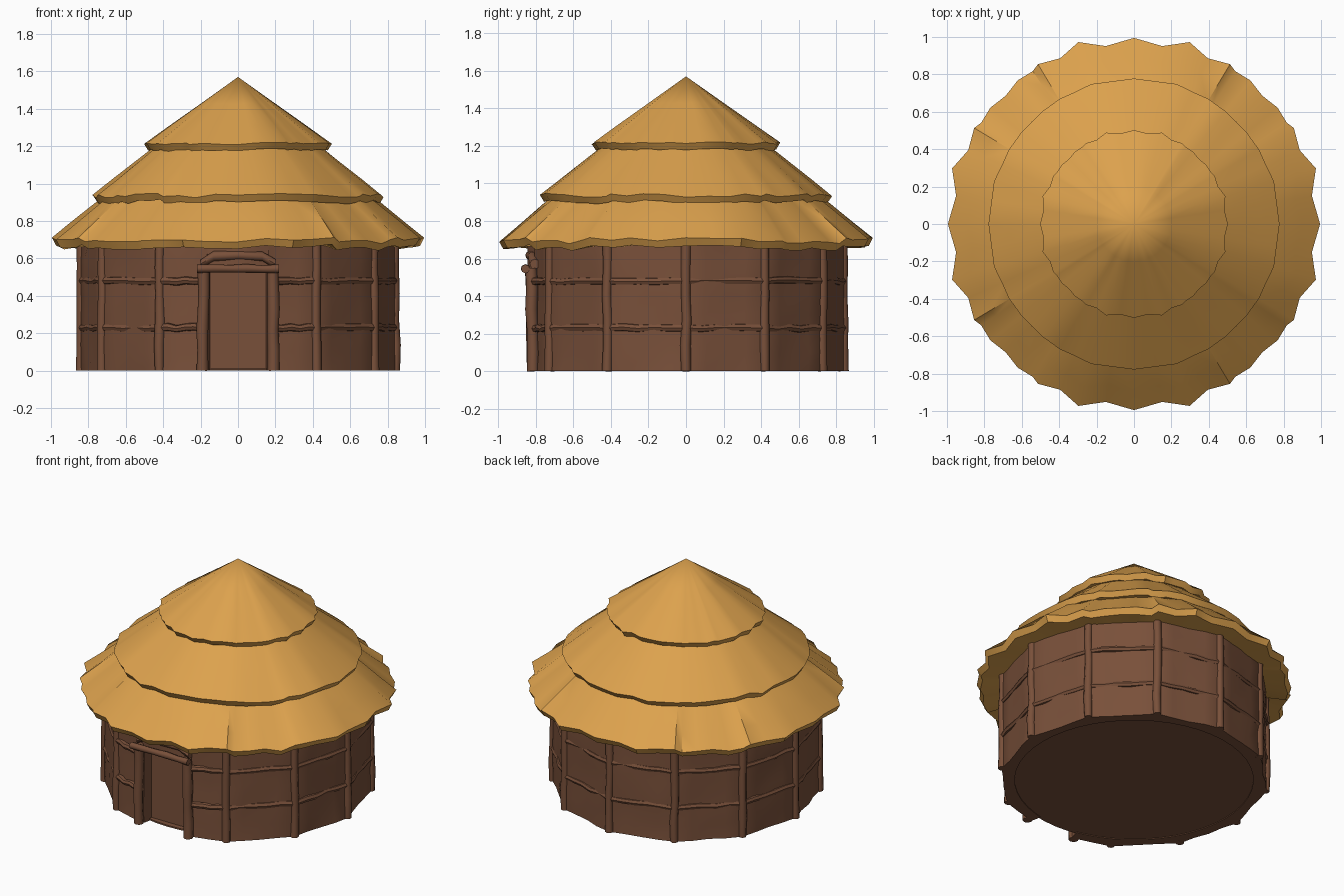
import bpy, bmesh, math, random
from math import sin, cos, radians, pi
from mathutils import Vector

if "Cube" in bpy.data.objects:
    bpy.data.objects.remove(bpy.data.objects["Cube"])

random.seed(4)

def material(name, rgb):
    m = bpy.data.materials.new(name)
    m.diffuse_color = (*rgb, 1)
    m.use_nodes = True
    m.node_tree.nodes["Principled BSDF"].inputs["Base Color"].default_value = m.diffuse_color
    return m

THATCH = material("straw_thatch", (0.72, 0.36, 0.075))
MUD = material("brown_mud_and_wood", (0.19, 0.08, 0.042))

def finish(name, bm, mat, angle=35):
    bmesh.ops.remove_doubles(bm, verts=bm.verts, dist=1e-5)
    bmesh.ops.recalc_face_normals(bm, faces=bm.faces)
    me = bpy.data.meshes.new(name)
    bm.to_mesh(me)
    bm.free()
    ob = bpy.data.objects.new(name, me)
    bpy.context.collection.objects.link(ob)
    me.materials.append(mat)
    bpy.ops.object.select_all(action='DESELECT')
    ob.select_set(True)
    bpy.context.view_layer.objects.active = ob
    bpy.ops.object.shade_smooth_by_angle(angle=radians(angle))
    return ob

def polar(r, deg, z):
    return Vector((r * cos(radians(deg)), r * sin(radians(deg)), z))

def tube(name, pts, radius, sides=8, wobble=0.004):
    """Slightly crooked round pole through the given points."""
    bm = bmesh.new()
    pts = [Vector(p) for p in pts]
    axis = (pts[-1] - pts[0]).normalized()
    ref = Vector((0, 0, 1)) if abs(axis.z) < 0.7 else Vector((1, 0, 0))
    a = axis.cross(ref).normalized()
    b = axis.cross(a)
    rings = []
    for i, p in enumerate(pts):
        off = Vector((0, 0, 0))
        if 0 < i < len(pts) - 1:
            off = a * random.uniform(-wobble, wobble) + b * random.uniform(-wobble, wobble)
        r = radius * random.uniform(0.9, 1.08)
        rings.append([bm.verts.new(p + off + (a * cos(2 * pi * k / sides) + b * sin(2 * pi * k / sides)) * r)
                      for k in range(sides)])
    for u, v in zip(rings, rings[1:]):
        for k in range(sides):
            bm.faces.new((u[k], u[(k + 1) % sides], v[(k + 1) % sides], v[k]))
    bm.faces.new(rings[0])
    bm.faces.new(rings[-1])
    return finish(name, bm, MUD, 50)

def between(p, q, n):
    return [p.lerp(q, i / n) for i in range(n + 1)]

# ---- walls: twelve-sided ring of slightly lumpy mud panels, open at the door
DOOR_HALF, DOOR_TOP, WALL_TOP, R_IN = 11.5, 0.53, 0.70, 0.75

def wall_radius(deg):
    t = (deg % 30) - 15
    return 0.84 * cos(radians(15)) / cos(radians(t)) + 0.005

def wall_section(name, angles, heights):
    bm = bmesh.new()
    grid = []
    for d in angles:
        col = []
        for z in heights:
            bump = random.uniform(-0.008, 0.008) if d % 30 else 0
            col.append(bm.verts.new(polar(wall_radius(d) + bump, d, z)))
        grid.append(col)
    inner = [[bm.verts.new(polar(R_IN, d, z)) for z in (heights[0], heights[-1])] for d in angles]
    for i in range(len(angles) - 1):
        a, b, p, q = grid[i], grid[i + 1], inner[i], inner[i + 1]
        for j in range(len(heights) - 1):
            bm.faces.new((a[j], b[j], b[j + 1], a[j + 1]))
        bm.faces.new((p[0], p[1], q[1], q[0]))
        bm.faces.new((a[0], p[0], q[0], b[0]))
        bm.faces.new((a[-1], b[-1], q[1], p[1]))
    for col, inn in ((grid[0], inner[0]), (grid[-1], inner[-1])):
        bm.faces.new(col + [inn[1], inn[0]])
    return finish(name, bm, MUD, 40)

ring = [-90 + DOOR_HALF] + [-75 + 7.5 * i for i in range(45)] + [270 - DOOR_HALF]
wall_section("wall", ring, [0, 0.1, 0.2, 0.3, 0.4, 0.5, 0.6, WALL_TOP])
wall_section("wall_above_door", [-90 - DOOR_HALF, -95, -90, -85, -90 + DOOR_HALF], [DOOR_TOP, 0.61, WALL_TOP])

# ---- floor and recessed door panel
bm = bmesh.new()
bmesh.ops.create_cone(bm, cap_ends=True, segments=48, radius1=0.77, radius2=0.77, depth=0.01)
bmesh.ops.translate(bm, verts=bm.verts, vec=(0, 0, 0.01))
finish("floor", bm, MUD)
bm = bmesh.new()
bmesh.ops.create_cube(bm, size=1)
for v in bm.verts:
    v.co = Vector((v.co.x * 0.36, v.co.y * 0.02 - 0.72, v.co.z * 0.54 + 0.28))
finish("door_panel", bm, MUD)

# ---- upright posts, leaving out the one at the doorway
posts = [d for d in range(-60, 241, 30)]
for d in posts:
    tube("wall_post", between(polar(0.84, d, 0), polar(0.835, d, 0.69), 5), 0.026)

# ---- door frame: two jambs, a lintel and the bulge over it
for s in (-1, 1):
    tube("door_jamb", between(Vector((s * 0.19, -0.815, 0)), Vector((s * 0.185, -0.825, 0.55)), 5), 0.031)
tube("door_lintel", between(Vector((-0.22, -0.855, 0.545)), Vector((0.22, -0.855, 0.545)), 5), 0.022)
tube("door_head", [(-0.2, -0.805, 0.57), (-0.13, -0.82, 0.61), (0, -0.83, 0.62), (0.13, -0.82, 0.61), (0.2, -0.805, 0.57)], 0.025)

# ---- horizontal rails between neighbouring posts
stops = [-90 + 13] + posts + [270 - 13]
for z in (0.23, 0.48):
    for a, b in zip(stops, stops[1:]):
        tube("wall_rail", between(polar(0.835, a, z), polar(0.835, b, z), 5), 0.021, 7, 0.006)

# ---- thatch tiers: outline factor repeats every quarter turn
SCALLOP = {0: 1.0, 9: 0.968, 17: 1.022, 24: 0.975, 31: 1.002, 33.5: 0.985, 39: 0.993, 45: 0.975,
           51: 0.993, 56.5: 0.985, 59: 1.002, 66: 0.975, 73: 1.022, 81: 0.968}

def tier(name, top, edge, lip, under, wave, rough, sheets=0.0):
    """Ragged conical layer; top, edge and under are (radius, height)."""
    bm = bmesh.new()
    cols = []
    for quarter in range(4):
        for a, f in SCALLOP.items():
            d = a + 90 * quarter
            r = edge[0] * (1 + (f - 1) * wave)
            lift = sheets if (a < 32 or a > 58) else 0
            z = edge[1] + random.uniform(-rough, rough) + lift * 0.5
            mid = []
            for t in (0.4, 0.75):
                n = random.uniform(-0.3, 0.3) * rough * t
                mid.append(polar(top[0] + (r - top[0]) * t, d, top[1] + (z - top[1]) * t + n + lift * (1 - t)))
            low = z - lip + random.uniform(-0.4, 0.4) * rough
            pts = [polar(top[0], d, top[1])] + mid + [polar(r, d, z), polar(r - 0.022, d, low), polar(under[0], d, under[1])]
            cols.append([bm.verts.new(p) for p in pts])
    n = len(cols)
    for i in range(n):
        a, b = cols[i], cols[(i + 1) % n]
        for j in range(len(a) - 1):
            bm.faces.new((a[j], b[j], b[j + 1], a[j + 1]))
    bmesh.ops.remove_doubles(bm, verts=bm.verts, dist=1e-5)
    return finish(name, bm, THATCH, 40)

tier("thatch_bottom", (0.60, 1.01), (0.995, 0.69), 0.04, (0.80, 0.675), 1.0, 0.012, 0.02)
tier("thatch_middle", (0.36, 1.265), (0.778, 0.935), 0.035, (0.62, 0.93), 0.25, 0.012)
tier("thatch_top", (0.0, 1.57), (0.502, 1.215), 0.035, (0.38, 1.2), 0.8, 0.007)
